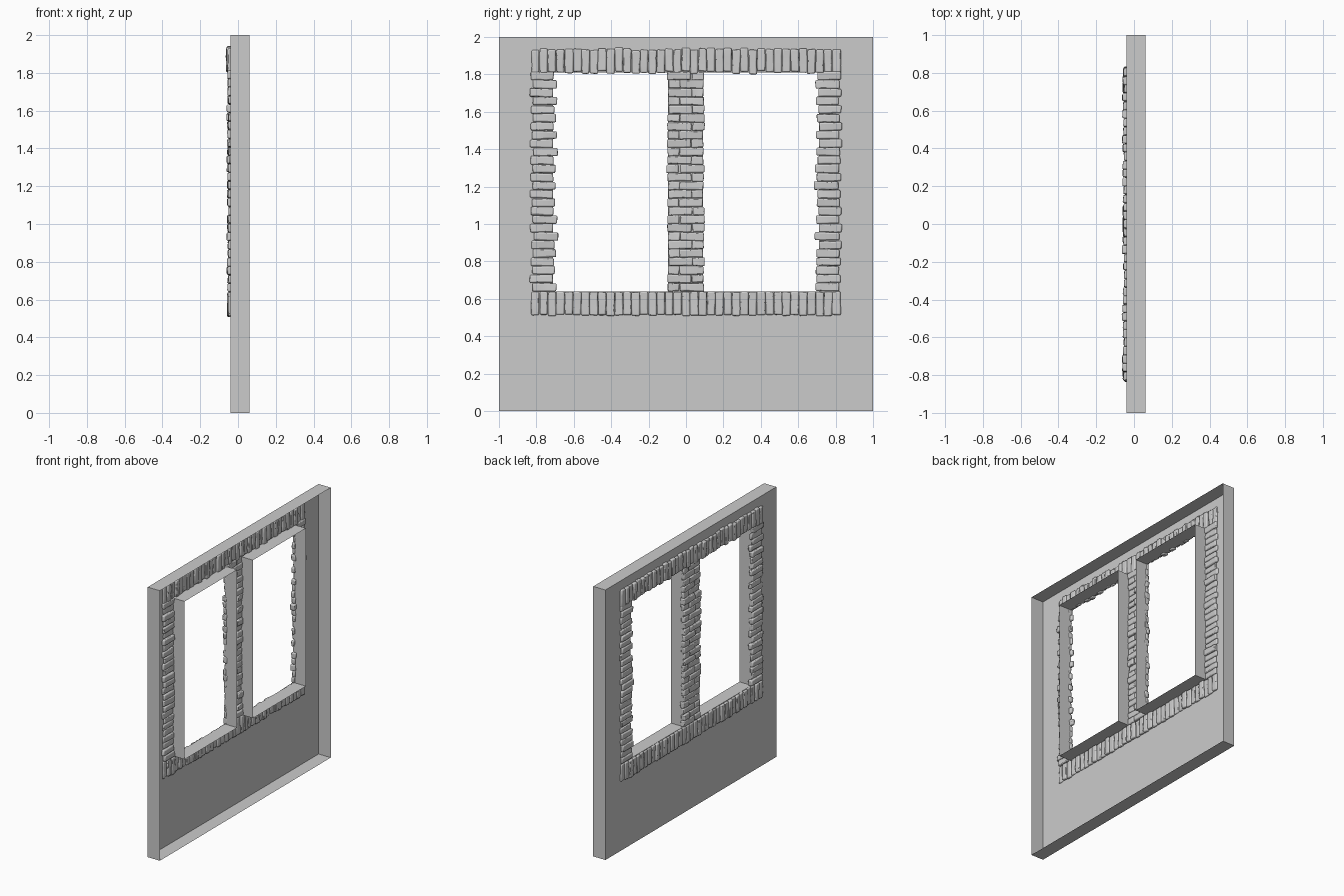
import bpy, bmesh, random
from mathutils import Vector

if "Cube" in bpy.data.objects:
    bpy.data.objects.remove(bpy.data.objects["Cube"])

random.seed(7)
WALL_X, RIM_X = -0.04, 0.06
SILL, LINTEL = 0.64, 1.81


def finish(bm, name):
    mesh = bpy.data.meshes.new(name)
    bm.to_mesh(mesh)
    bm.free()
    ob = bpy.data.objects.new(name, mesh)
    bpy.context.collection.objects.link(ob)
    return ob


def build_wall():
    # face sheet with two window holes; every open edge is pulled back as a rim
    bm = bmesh.new()
    ys = [-1, -0.71, -0.095, 0.09, 0.71, 1]
    zs = [0, SILL, LINTEL, 2]
    v = [[bm.verts.new((WALL_X, y, z)) for z in zs] for y in ys]
    for i in range(5):
        for j in range(3):
            if j == 1 and i in (1, 3):
                continue
            bm.faces.new((v[i][j], v[i][j + 1], v[i + 1][j + 1], v[i + 1][j]))
    border = [e for e in bm.edges if e.is_boundary]
    ext = bmesh.ops.extrude_edge_only(bm, edges=border)
    for g in ext["geom"]:
        if isinstance(g, bmesh.types.BMVert):
            g.co.x = RIM_X
    bmesh.ops.recalc_face_normals(bm, faces=bm.faces)
    bm.normal_update()
    flat = max(bm.faces, key=lambda f: abs(f.normal.x))
    if flat.normal.x > 0:
        bmesh.ops.reverse_faces(bm, faces=bm.faces)
    return finish(bm, "wall_panel")


def add_brick(bm, y0, y1, z0, z1, front, back):
    # worn brick: skewed block with a slightly swollen middle
    r = random.uniform
    size = Vector((back - front, y1 - y0, z1 - z0))
    mid = Vector((front + back, y0 + y1, z0 + z1)) / 2
    verts = bmesh.ops.create_cube(bm, size=1)["verts"]
    for p in verts:
        p.co = mid + Vector([p.co[k] * size[k] for k in range(3)])
        p.co += Vector((r(-.003, .003), r(-.003, .003), r(-.003, .003)))
    axis = 1 if size.y > size.z else 2
    edges = {e for p in verts for e in p.link_edges}
    long_edges = [e for e in edges
                  if abs((e.verts[0].co - e.verts[1].co)[axis]) > size[axis] * 0.6]
    new = bmesh.ops.subdivide_edges(bm, edges=long_edges, cuts=2,
                                    use_grid_fill=True)["geom_inner"]
    for p in new:
        if isinstance(p, bmesh.types.BMVert):
            p.co += Vector((r(-.002, .002), r(-.002, .002), r(-.002, .002)))


def soften(ob):
    m = ob.modifiers.new("worn_edges", "BEVEL")
    m.width = 0.007
    m.segments = 2
    m.limit_method = "ANGLE"
    m.angle_limit = 0.8
    bpy.ops.object.select_all(action="DESELECT")
    ob.select_set(True)
    bpy.context.view_layer.objects.active = ob
    bpy.ops.object.shade_smooth_by_angle(angle=0.7)


def depth(extra=0.0):
    return random.uniform(-0.058, -0.048) - extra, random.uniform(-0.032, -0.02)


def soldier_course(name, z0, z1, slack, extra):
    # upright bricks side by side
    bm = bmesh.new()
    n = 37
    w = 1.655 / n
    for i in range(n):
        y = -0.828 + i * w
        s = random.uniform(-slack, slack)
        add_brick(bm, y + .0008, y + w - .0008, z0 + s,
                  z1 + s * 0.5 + random.uniform(-slack, slack) * .5, *depth(extra))
    soften(finish(bm, name))


def stack(name, rows):
    # courses of lying bricks; rows(i) gives the y spans of course i
    bm = bmesh.new()
    n = 26
    h = (LINTEL + 0.005 - SILL) / n
    for i in range(n):
        z = SILL + i * h
        for a, b in rows(i):
            j = random.uniform(-.005, .005)
            add_brick(bm, a + j, b + j, z + .0008, z + h - .0008, *depth())
    soften(finish(bm, name))


def jamb(side):
    def rows(i):
        s = 0.006 if i % 2 else -0.006
        inner = 0.702 + s + random.choice((0, 0, 0, -.008))
        a, b = side * inner, side * (0.824 + s)
        return [(min(a, b), max(a, b))]
    return rows


def pillar(i):
    split = 0.03 if i % 2 else -0.035
    return [(-0.098, split - .001), (split + .001, 0.094)]


build_wall()
soldier_course("lintel_bricks", 1.81, 1.935, 0.009, 0.004)
soldier_course("sill_bricks", 0.512, 0.637, 0.003, 0.0)
stack("left_jamb_bricks", jamb(-1))
stack("right_jamb_bricks", jamb(1))
stack("centre_pillar_bricks", pillar)
